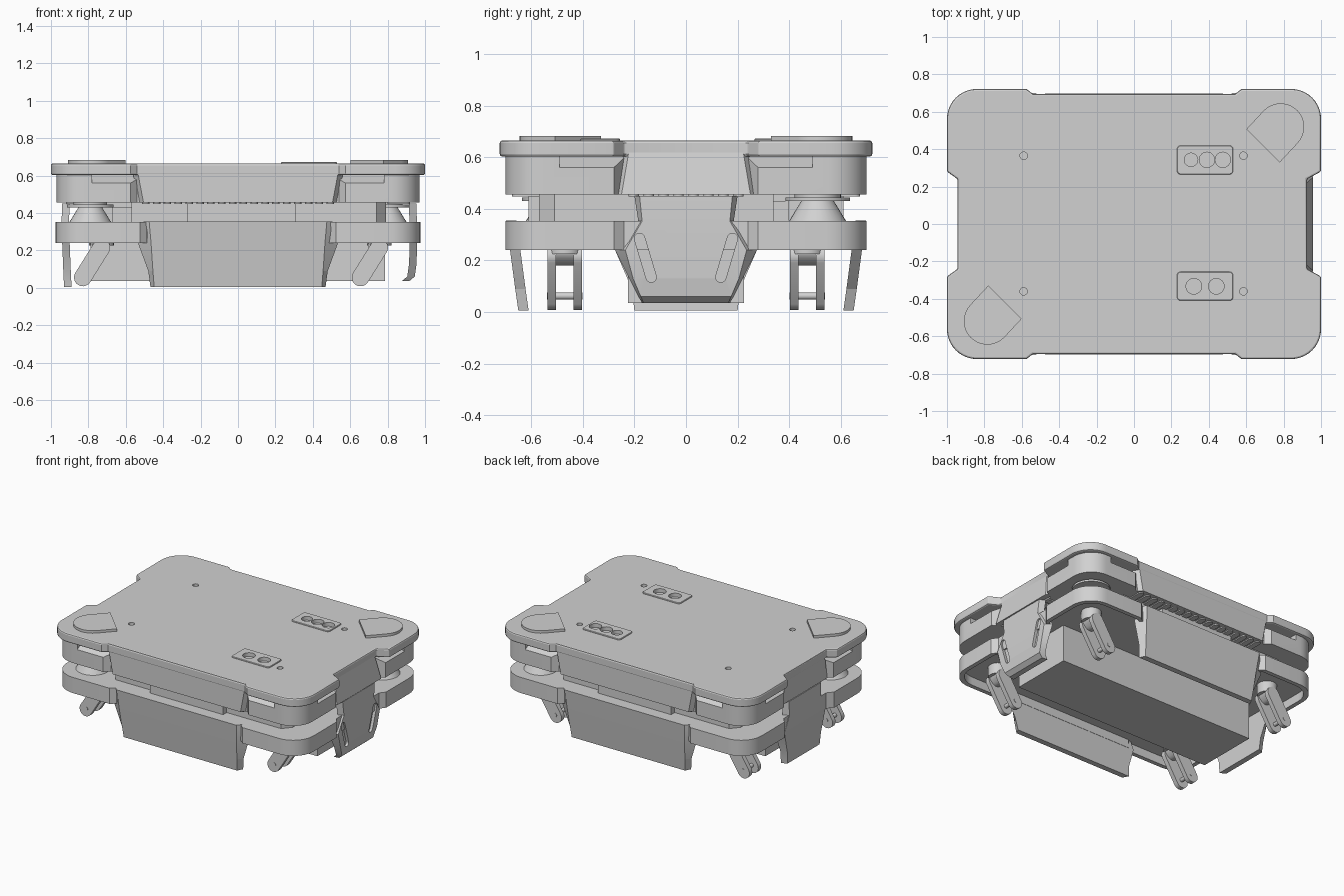
import bpy, bmesh, math
from mathutils import Matrix, Vector

cube = bpy.data.objects.get("Cube")
if cube:
    bpy.data.objects.remove(cube, do_unlink=True)

grey = bpy.data.materials.new("plain_grey")
grey.use_nodes = True
grey.diffuse_color = (0.64, 0.64, 0.64, 1)
grey.node_tree.nodes["Principled BSDF"].inputs["Base Color"].default_value = (0.64, 0.64, 0.64, 1)
made = []
# Profiles drawn in the (y, z) and (x, z) planes
to_side = Matrix(((0, 0, 1, 0), (1, 0, 0, 0), (0, 1, 0, 0), (0, 0, 0, 1)))
to_front = Matrix(((1, 0, 0, 0), (0, 0, 1, 0), (0, 1, 0, 0), (0, 0, 0, 1)))


def finish(name, bm):
    bmesh.ops.recalc_face_normals(bm, faces=bm.faces[:])
    me = bpy.data.meshes.new(name)
    bm.to_mesh(me)
    bm.free()
    me.materials.append(grey)
    ob = bpy.data.objects.new(name, me)
    bpy.context.scene.collection.objects.link(ob)
    made.append(ob)
    return ob


def add_prism(bm, pts, z0, z1, mat=Matrix()):
    """Extrude a 2D outline from z0 to z1, then transform it."""
    lo = [bm.verts.new(mat @ Vector((x, y, z0))) for x, y in pts]
    hi = [bm.verts.new(mat @ Vector((x, y, z1))) for x, y in pts]
    bm.faces.new(lo[::-1])
    bm.faces.new(hi)
    n = len(pts)
    for i in range(n):
        j = (i + 1) % n
        bm.faces.new((lo[i], lo[j], hi[j], hi[i]))


def prism(name, pts, z0, z1):
    bm = bmesh.new()
    add_prism(bm, pts, z0, z1)
    return finish(name, bm)


def rect(x0, x1, y0, y1):
    return [(x0, y0), (x1, y0), (x1, y1), (x0, y1)]


def arc(cx, cy, r, a0, a1, n):
    return [(cx + r * math.cos(math.radians(a0 + (a1 - a0) * i / n)),
             cy + r * math.sin(math.radians(a0 + (a1 - a0) * i / n))) for i in range(n + 1)]


def circle(cx, cy, r, n=24):
    return arc(cx, cy, r, 0, 360, n)[:-1]


def capsule(x0, y0, x1, y1, r):
    a = math.degrees(math.atan2(y1 - y0, x1 - x0))
    return arc(x1, y1, r, a - 90, a + 90, 10) + arc(x0, y0, r, a + 90, a + 270, 10)


def rounded(x0, x1, y0, y1, r):
    return (arc(x1 - r, y1 - r, r, 0, 90, 5) + arc(x0 + r, y1 - r, r, 90, 180, 5)
            + arc(x0 + r, y0 + r, r, 180, 270, 5) + arc(x1 - r, y0 + r, r, 270, 360, 5))


def notched(X, Y, r, left, right, ends, half=.54):
    """Rounded rectangle with a shallow notch in the middle of each side."""
    out = []
    for sx, sy in ((1, 1), (-1, 1), (-1, -1), (1, -1)):
        nx = left if sx > 0 else right
        q = [(X - nx, .24), (X, .28)] + arc(X - r, Y - r, r, 0, 90, 10) + [(half + .035, Y), (half, Y - ends)]
        q = [(sx * x, sy * y) for x, y in q]
        out += q if sx * sy > 0 else q[::-1]
    return out


def apply_modifier(ob, kind, **settings):
    mod = ob.modifiers.new(kind, kind)
    for key, value in settings.items():
        setattr(mod, key, value)
    bpy.context.view_layer.objects.active = ob
    bpy.ops.object.modifier_apply(modifier=mod.name)


def bevel(ob, width, segments):
    apply_modifier(ob, 'BEVEL', width=width, segments=segments,
                   limit_method='ANGLE', angle_limit=math.radians(50))


def cut(cutter, *targets):
    """Subtract the cutter from the targets, then remove it."""
    for ob in targets:
        apply_modifier(ob, 'BOOLEAN', operation='DIFFERENCE', object=cutter, solver='EXACT')
    made.remove(cutter)
    bpy.data.objects.remove(cutter, do_unlink=True)


def panel(name, rows, angle, depth=.04):
    """Armour panel from rows of (z, front half width, distance, back half width)."""
    bm = bmesh.new()
    rot = Matrix.Rotation(math.radians(angle), 4, 'Z')
    rings = []
    for z, w, d, back in rows:
        ring = ((d, -w), (d, w), (d - depth, back), (d - depth, -back))
        rings.append([bm.verts.new(rot @ Vector((x, y, z))) for x, y in ring])
    for a, b in zip(rings, rings[1:]):
        for i in range(4):
            j = (i + 1) % 4
            bm.faces.new((a[i], a[j], b[j], b[i]))
    bm.faces.new(rings[0])
    bm.faces.new(rings[-1])
    return finish(name, bm)


# Lid, its bolt holes and the two socket plates
lid = prism("lid", notched(1, .722, .16, .075, .057, .027), .602, .665)
bevel(lid, .01, 2)
plates = [prism("triple_socket_plate", rounded(.23, .53, .265, .42, .02), .655, .672),
          prism("double_socket_plate", rounded(.23, .53, -.41, -.255, .02), .655, .672)]
for ob in plates:
    bevel(ob, .003, 1)
bm = bmesh.new()
for x, y, r in ((.305, .343, .036), (.39, .343, .041), (.475, .343, .041), (.32, -.333, .042), (.44, -.333, .042)):
    add_prism(bm, circle(x, y, r), .645, .70)
for x in (-.59, .585):
    for y in (-.36, .365):
        add_prism(bm, circle(x, y, .02), .645, .70)
cut(finish("hole_cutter", bm), lid, *plates)

# Corner pads: flat at one end, round at the other
pad = [(.601, .507), (.779, .329)] + arc(.784, .519, .126, -45, 135, 16)
prism("back_left_pad", pad, .66, .683)
prism("front_right_pad", [(-x, -y) for x, y in pad], .66, .683)

# Upper body with sloping grip recesses under the lid
upper = prism("upper_body", notched(.97, .70, .15, .065, .045, .035), .455, .608)
bm = bmesh.new()
for sx in (-1, 1):
    for sy in (-1, 1):
        add_prism(bm, [(sx * d, z) for d, z in ((.99, .548), (.99, .62), (.865, .62))],
                  *sorted((sy * .20, sy * .49)), to_front)
        add_prism(bm, [(sy * d, z) for d, z in ((.72, .548), (.72, .62), (.595, .62))],
                  *sorted((sx * .50, sx * .78)), to_side)
cut(finish("grip_cutter", bm), upper)

# Lower hull, hollow underneath
hull = prism("lower_hull", notched(.975, .70, .16, .03, .035, .03, .49), .24, .352)
cut(prism("hollow_cutter", notched(.945, .67, .14, .03, .035, .03, .49), .1, .30), hull)
prism("belly_box", rect(-.785, .785, -.225, .225), .035, .31)

# Armour panels
for name, a in (("front", -90), ("back", 90)):
    panel(name + "_upper_panel", [(.664, .545, .693, .57), (.455, .505, .693, .535)], a)
    panel(name + "_lower_panel", [(.354, .475, .697, .505), (.24, .465, .682, .535),
                                  (.09, .455, .662, .48), (.005, .448, .65, .468)], a)
panel("left_upper_panel", [(.66, .215, .917, .24), (.455, .25, .957, .28)], 0)
panel("right_upper_panel", [(.66, .215, .942, .24), (.455, .25, .942, .28)], 180)
panel("right_lower_panel", [(.45, .18, .941, .2), (.352, .18, .943, .2), (.24, .23, .94, .275),
                            (.09, .19, .934, .21), (.005, .18, .93, .2)], 180)
slotted = panel("left_lower_panel", [(.45, .18, .953, .2), (.352, .17, .957, .185), (.24, .235, .957, .275),
                                     (.13, .205, .955, .22), (.06, .175, .945, .185), (.035, .165, .915, .17)], 0)
bm = bmesh.new()
for s in (-1, 1):
    add_prism(bm, capsule(s * .18, .285, s * .135, .135, .02), .935, 1.05, to_side)
cut(finish("slot_cutter", bm), slotted)

# Core between the hulls, cut away at the two swivel corners
half = [(-.57, -.57), (.74, -.57), (.79, -.51), (.79, .34), (.57, .34)]
prism("core", half + [(-x, -y) for x, y in half], .34, .46)
for name, s in (("front", 1), ("back", -1)):
    prism(name + "_core_block", [(s * x, s * y) for x, y in rect(-.27, .31, -.61, -.55)], .34, .457)
    prism(name + "_step_block", [(s * x, s * y) for x, y in rect(-.67, -.55, -.40, -.25)], .34, .43)

    # Swivel cone with its collar
    bm = bmesh.new()
    spot = Matrix.Translation((-.79 * s, -.51 * s, 0))
    for r0, r1, z0, z1 in ((.112, .062, .35, .432), (.125, .125, .43, .444), (.09, .09, .443, .46)):
        bmesh.ops.create_cone(bm, cap_ends=True, segments=32, radius1=r0, radius2=r1, depth=z1 - z0,
                              matrix=spot @ Matrix.Translation((0, 0, (z0 + z1) / 2)))
    finish(name + "_swivel", bm)

# Cooling fins under the upper body
bm = bmesh.new()
for s in (-1, 1):
    for i in range(18):
        x = -.493 + i * .058
        add_prism(bm, capsule(x, s * .57, x, s * .655, .02), .447, .458)
    for i in range(8):
        y = -.203 + i * .058
        add_prism(bm, capsule(s * .82, y, s * .90, y, .02), .447, .458)
finish("cooling_fins", bm)

# Four forked feet, all leaning the same way
for xn, x in (("right", -.73), ("left", .755)):
    for yn, y in (("front", -.47), ("back", .47)):
        bm = bmesh.new()
        add_prism(bm, circle(x, y, .066), .225, .31)
        add_prism(bm, capsule(x, .24, x - .015, .225, .045), y - .042, y + .042, to_front)
        for s in (-1, 1):
            a, b = sorted((y + s * .034, y + s * .066))
            add_prism(bm, capsule(x, .215, x - .1, .055, .047), a, b, to_front)
        add_prism(bm, circle(x - .095, .062, .014), y - .068, y + .068, to_front)
        finish(f"{yn}_{xn}_foot", bm)

# Smooth the rounded parts, keep the edges sharp
bpy.ops.object.select_all(action='DESELECT')
for ob in made:
    ob.select_set(True)
bpy.context.view_layer.objects.active = made[0]
bpy.ops.object.shade_smooth_by_angle(angle=math.radians(20))
